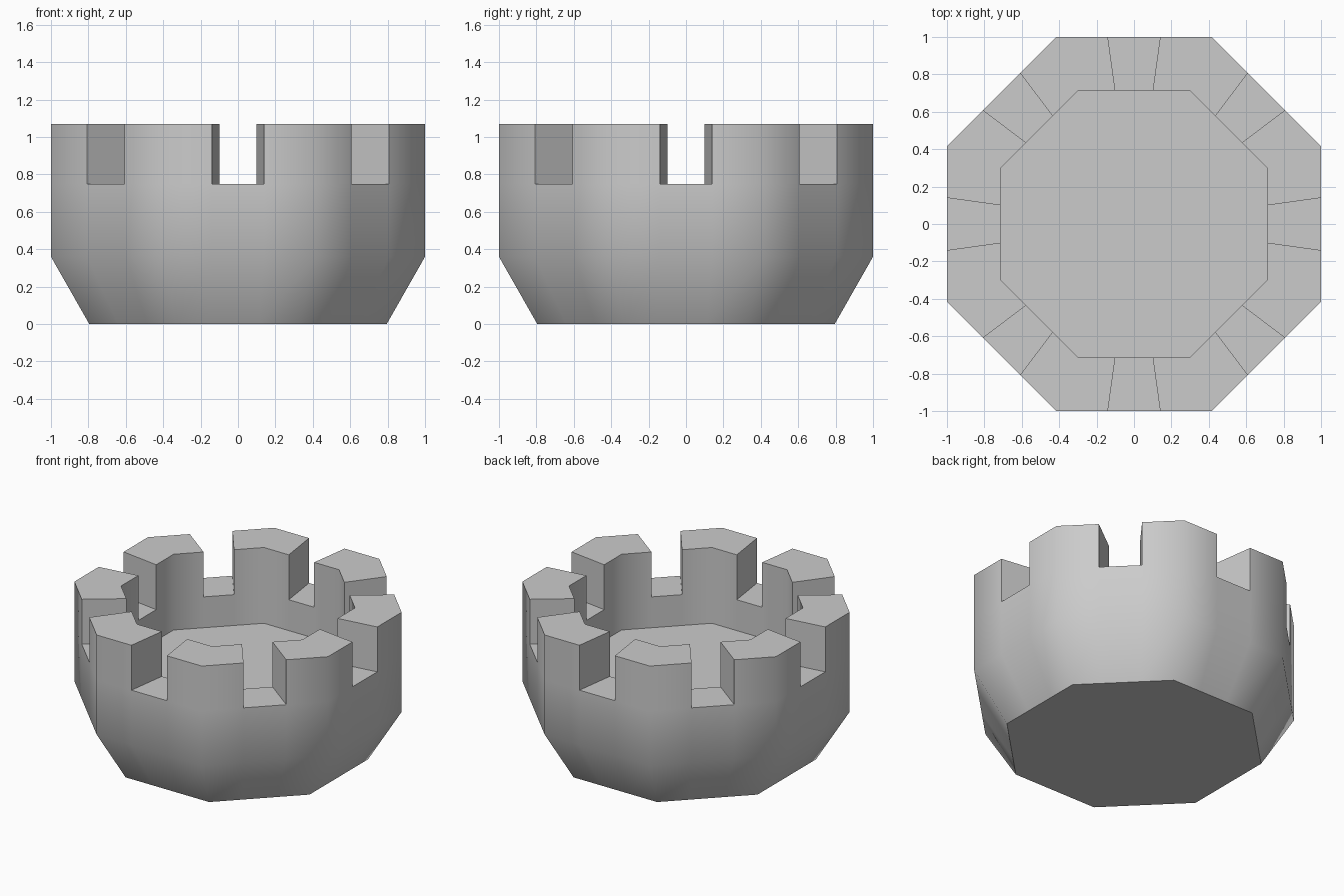
import bpy, bmesh
from math import radians, cos, sin, atan

if "Cube" in bpy.data.objects:
    bpy.data.objects.remove(bpy.data.objects["Cube"])

SIDES = 8
STEP = radians(360 / SIDES)
HALF_GAP = atan(0.14)          # notch sides run radially

# Apothem and height of each ring: outside going up, then inside going down
PROFILE = [(0.795, 0.0), (1.0, 0.36), (1.0, 0.75), (1.0, 1.07),
           (0.715, 1.07), (0.715, 0.75), (0.715, 0.53)]
LOW_OUT, LOW_IN = 2, 5         # rings at the notch floor


def octagon_ring(bm, apothem, z):
    """Three points per side: both notch edges and the following corner."""
    ring = []
    for k in range(SIDES):
        for off in (-HALF_GAP, HALF_GAP, STEP / 2):
            r = apothem / cos(off)
            a = k * STEP + off
            ring.append(bm.verts.new((r * cos(a), r * sin(a), z)))
    return ring


bm = bmesh.new()
rings = [octagon_ring(bm, r, z) for r, z in PROFILE]
n = SIDES * 3

# Walls, with the upper wall left open at each notch
for i in range(n):
    j = (i + 1) % n
    notch = i % 3 == 0
    for p in range(len(PROFILE) - 1):
        if notch and LOW_OUT <= p < LOW_IN:
            continue
        a, b = rings[p], rings[p + 1]
        bm.faces.new((a[i], a[j], b[j], b[i]))
    if notch:
        # Notch floor and its two side walls
        o, q = rings[LOW_OUT], rings[LOW_IN]
        bm.faces.new((o[i], o[j], q[j], q[i]))
        for s in (i, j):
            bm.faces.new([rings[p][s] for p in range(LOW_OUT, LOW_IN + 1)])

# Underside and inner floor
bm.faces.new(rings[0])
bm.faces.new(rings[-1])
bmesh.ops.recalc_face_normals(bm, faces=bm.faces[:])

mesh = bpy.data.meshes.new("castle_nut")
bm.to_mesh(mesh)
bm.free()
crown = bpy.data.objects.new("notched_octagonal_cup", mesh)
bpy.context.collection.objects.link(crown)

# Soft octagon corners, crisp rims and notches
bpy.context.view_layer.objects.active = crown
crown.select_set(True)
bpy.ops.object.shade_smooth_by_angle(angle=radians(50))
